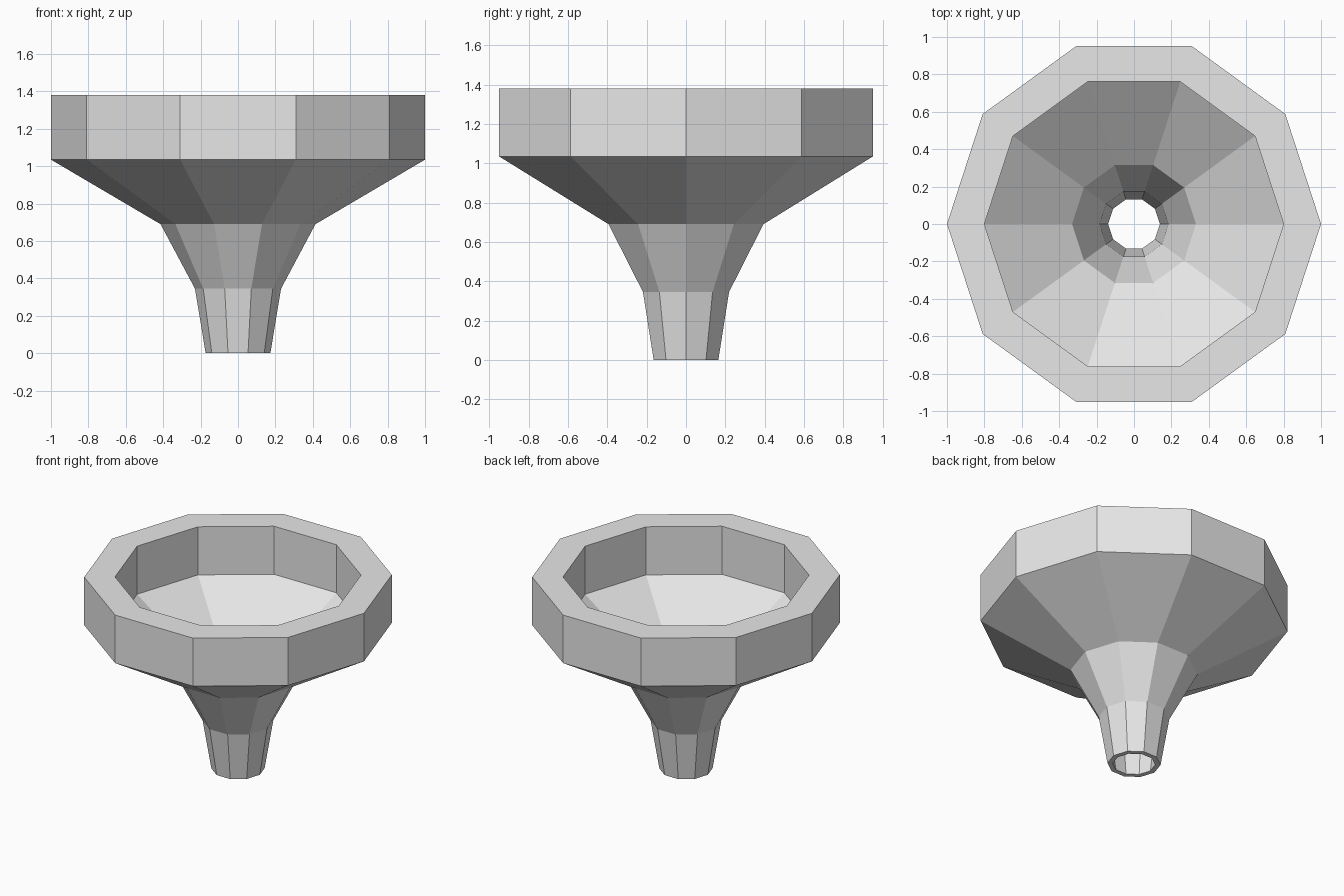
import bpy
import bmesh
from math import tau
from mathutils import Vector

cube = bpy.data.objects.get("Cube")
if cube:
    bpy.data.objects.remove(cube, do_unlink=True)

SIDES = 10
STEP = 0.345      # height of each tier
BORE = 0.8        # inner radius relative to outer radius

# Plain grey material
grey = bpy.data.materials.new("light_grey")
grey.use_nodes = True
grey.diffuse_color = (0.8, 0.8, 0.8, 1)
grey.node_tree.nodes["Principled BSDF"].inputs["Base Color"].default_value = grey.diffuse_color

# Closed wall profile: up the outside, down the inside
radii = [0.173, 0.23, 0.414, 1.0, 1.0]
outer = [(r, i * STEP) for i, r in enumerate(radii)]
inner = [(r * BORE, z) for r, z in reversed(outer)]
profile = outer + inner

# Revolve the wall into a faceted funnel
bm = bmesh.new()
verts = [bm.verts.new((r, 0, z)) for r, z in profile]
edges = [bm.edges.new((a, b)) for a, b in zip(verts, verts[1:] + verts[:1])]
bmesh.ops.spin(bm, geom=verts + edges, cent=Vector(), axis=(0, 0, 1),
               angle=tau, steps=SIDES, use_merge=True)
bmesh.ops.remove_doubles(bm, verts=bm.verts, dist=0.0005)
bmesh.ops.recalc_face_normals(bm, faces=bm.faces)

mesh = bpy.data.meshes.new("funnel")
bm.to_mesh(mesh)
bm.free()
mesh.materials.append(grey)
funnel = bpy.data.objects.new("funnel", mesh)
bpy.context.collection.objects.link(funnel)
